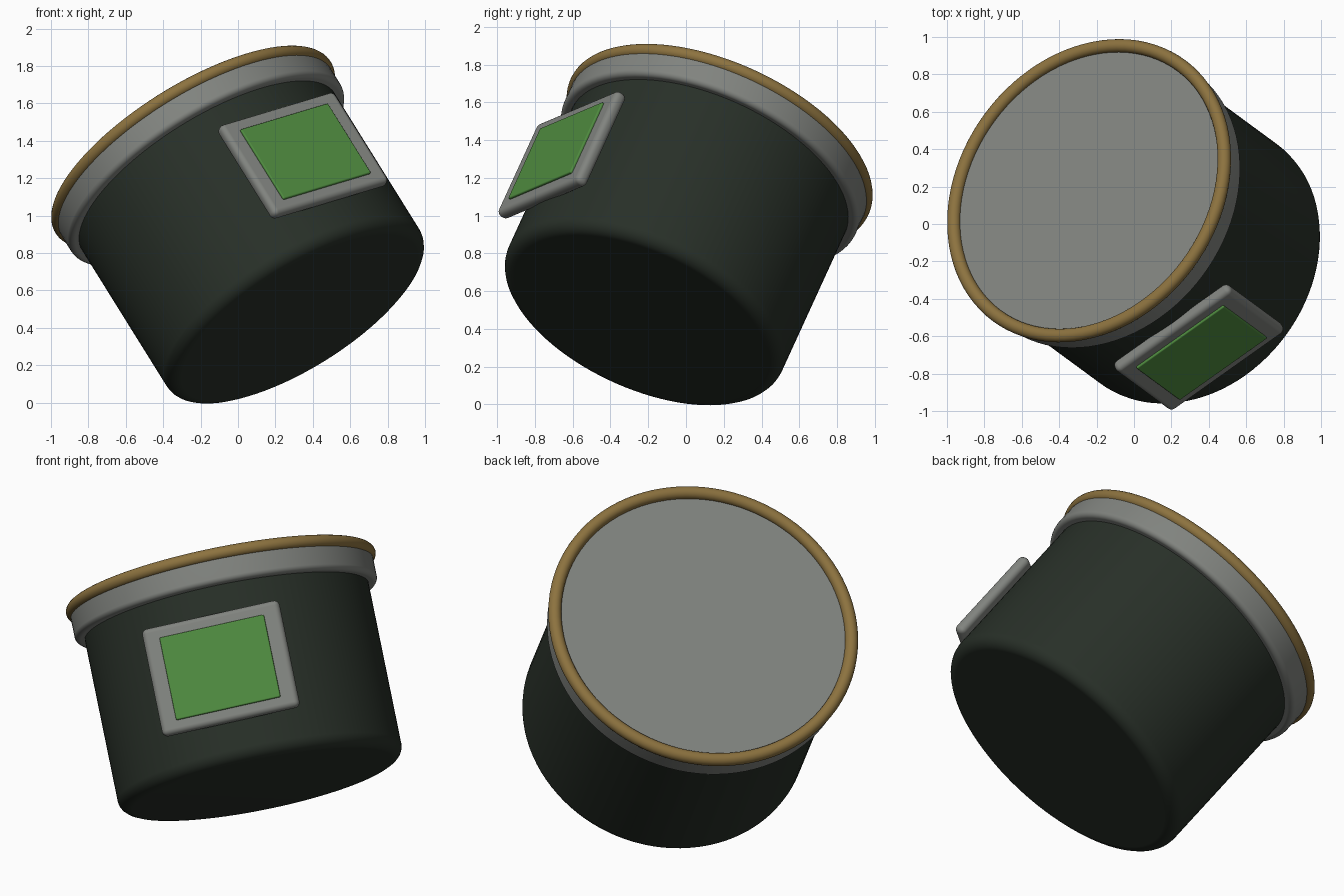
import bpy
import math
from mathutils import Matrix, Vector

cube = bpy.data.objects.get("Cube")
if cube:
    bpy.data.objects.remove(cube, do_unlink=True)

# Tilted frame: local z runs up the cup axis, local -y faces the panel
axis = Vector((-0.493, 0.362, 0.791)).normalized()
side = Vector((0.795, 0.56, 0.234))
side = (side - axis * side.dot(axis)).normalized()
back = axis.cross(side)
FRAME = Matrix.Translation((-0.24, 0.178, 1.365)) @ Matrix((side, back, axis)).transposed().to_4x4()


def material(name, color):
    mat = bpy.data.materials.new(name)
    mat.use_nodes = True
    mat.diffuse_color = (*color, 1)
    mat.node_tree.nodes["Principled BSDF"].inputs["Base Color"].default_value = (*color, 1)
    return mat


dark = material("dark green", (0.021, 0.029, 0.021))
grey = material("grey", (0.22, 0.23, 0.213))
brass = material("brass", (0.265, 0.17, 0.05))
green = material("bright green", (0.078, 0.26, 0.05))


def finish(name, mat, center, bevel=0):
    """Name, colour, round and shade the active object, then tilt it into place."""
    obj = bpy.context.object
    obj.name = name
    obj.data.materials.append(mat)
    if bevel:
        mod = obj.modifiers.new("Rounded edges", "BEVEL")
        mod.width = bevel
        mod.segments = 5
        mod.limit_method = "ANGLE"
        mod.angle_limit = math.radians(40)
        bpy.ops.object.modifier_apply(modifier=mod.name)
    bpy.ops.object.shade_smooth_by_angle(angle=math.radians(35))
    # Keep the large flat faces flat beside their rounded edges
    obj.modifiers.new("Flat faces", "WEIGHTED_NORMAL").keep_sharp = True
    obj.matrix_world = FRAME @ Matrix.Translation(center)


def drum(name, mat, radius, bottom, top, bevel):
    bpy.ops.mesh.primitive_cylinder_add(vertices=96, radius=radius, depth=top - bottom)
    finish(name, mat, (0, 0, (top + bottom) / 2), bevel)


def slab(name, mat, width, height, inner, outer, bevel):
    bpy.ops.mesh.primitive_cube_add(size=1)
    bpy.context.object.data.transform(Matrix.Diagonal((width, outer - inner, height, 1)))
    finish(name, mat, (-0.015, -(inner + outer) / 2, -0.627), bevel)


# Cup body, collar with flat lid, and rim ring
drum("cup_body", dark, 0.795, -1.152, -0.05, 0.07)
drum("collar", grey, 0.847, -0.165, -0.003, 0.03)
bpy.ops.mesh.primitive_torus_add(major_radius=0.831, minor_radius=0.036,
                                 major_segments=96, minor_segments=20)
finish("rim_ring", brass, (0, 0, 0))

# Panel frame and its raised coloured screen
slab("panel_frame", grey, 0.775, 0.61, 0.772, 0.842, 0.03)
slab("panel_screen", green, 0.59, 0.47, 0.83, 0.855, 0.008)
